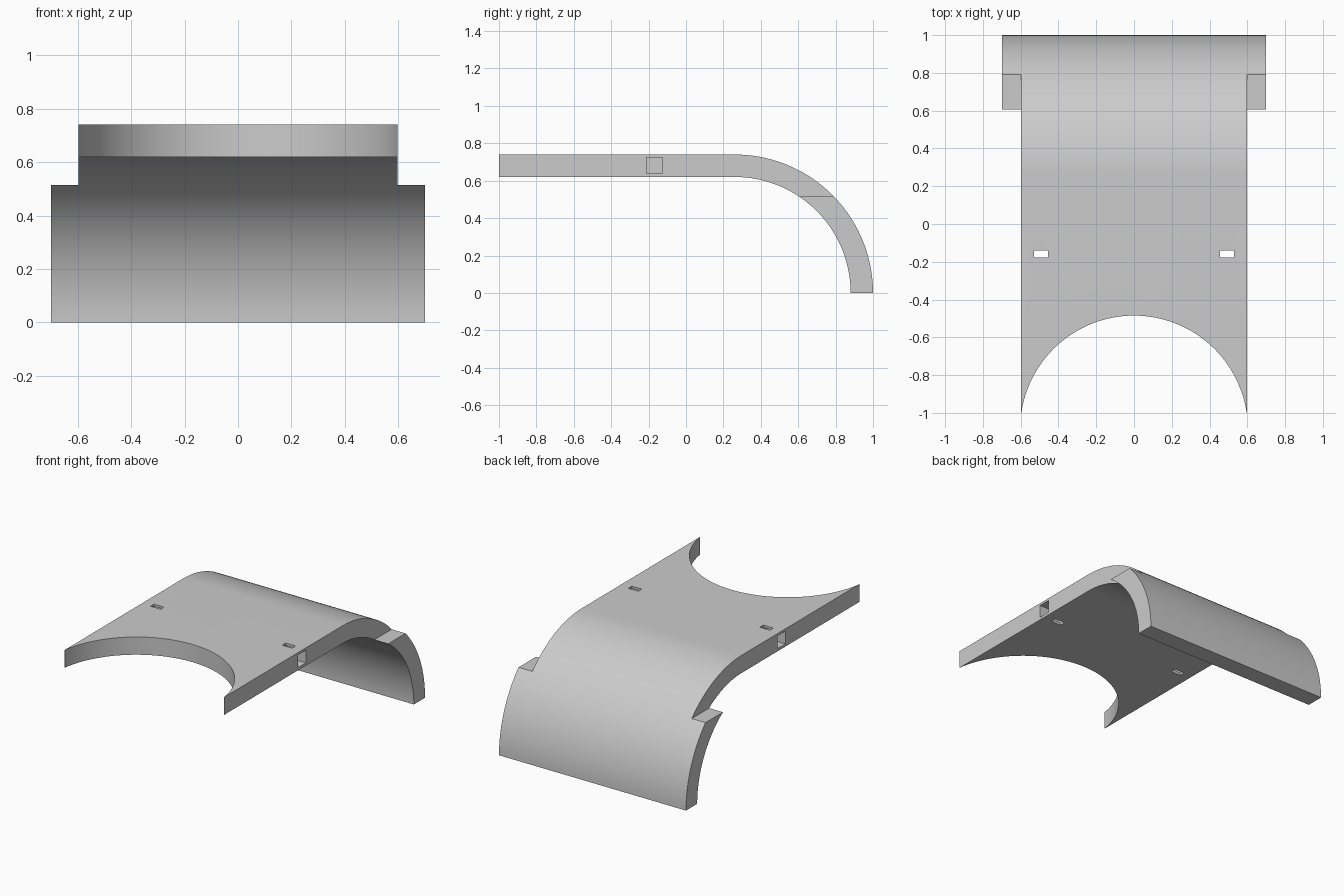
import bpy
import bmesh
import math
from mathutils import Matrix

if "Cube" in bpy.data.objects:
    bpy.data.objects.remove(bpy.data.objects["Cube"])

HALF = 0.7       # half width of the wide back apron
NECK = 0.597     # half width of the flat plate
grey = bpy.data.materials.new("plain grey")
grey.diffuse_color = (0.6, 0.6, 0.6, 1)
grey.use_nodes = True
grey.node_tree.nodes["Principled BSDF"].inputs["Base Color"].default_value = grey.diffuse_color


def add_object(name, bm):
    bmesh.ops.recalc_face_normals(bm, faces=bm.faces[:])
    mesh = bpy.data.meshes.new(name)
    bm.to_mesh(mesh)
    bm.free()
    mesh.materials.append(grey)
    obj = bpy.data.objects.new(name, mesh)
    bpy.context.collection.objects.link(obj)
    return obj


def box(name, x0, x1, y0, y1, z0, z1):
    bm = bmesh.new()
    m = Matrix.Translation(((x0 + x1) / 2, (y0 + y1) / 2, (z0 + z1) / 2))
    m = m @ Matrix.Diagonal((x1 - x0, y1 - y0, z1 - z0, 1))
    bmesh.ops.create_cube(bm, size=1, matrix=m)
    return add_object(name, bm)


# Curved cover: flat plate running into a quarter-round, extruded across x
def arc(radius, steps=40):
    return [(0.26 + radius * math.sin(math.pi / 2 * i / steps),
             radius * math.cos(math.pi / 2 * i / steps)) for i in range(steps + 1)]


profile = [(-1, 0.74)] + arc(0.74) + arc(0.62)[::-1] + [(-1, 0.62)]
bm = bmesh.new()
face = bm.faces.new([bm.verts.new((-HALF, y, z)) for y, z in profile])
ext = bmesh.ops.extrude_face_region(bm, geom=[face])
bmesh.ops.translate(bm, vec=(2 * HALF, 0, 0),
                    verts=[g for g in ext["geom"] if isinstance(g, bmesh.types.BMVert)])
cover = add_object("curved_cover", bm)

# Round cutout at the front
bm = bmesh.new()
bmesh.ops.create_cone(bm, cap_ends=True, segments=128, radius1=0.603, radius2=0.603,
                      depth=1, matrix=Matrix.Translation((0, -1.088, 0.7)))
cutters = [add_object("front_cutout", bm)]

# Side steps, vertical strap slots and square side pockets, on both sides
for s, side in ((1, "right"), (-1, "left")):
    for part, a, b, y0, y1, z0, z1 in (
            ("step", NECK, 0.9, -1.2, 1.2, 0.515, 1.0),
            ("slot", 0.455, 0.53, -0.178, -0.14, 0.5, 0.9),
            ("pocket", 0.455, 0.65, -0.21, -0.125, 0.638, 0.724)):
        x0, x1 = sorted((s * a, s * b))
        cutters.append(box(f"{side}_{part}_cutter", x0, x1, y0, y1, z0, z1))

for c in cutters:
    c.hide_render = True
    c.hide_viewport = False
    mod = cover.modifiers.new(c.name, "BOOLEAN")
    mod.operation = "DIFFERENCE"
    mod.solver = "EXACT"
    mod.object = c

# Bake the cuts, drop the cutters, and keep the cut edges crisp
deps = bpy.context.evaluated_depsgraph_get()
baked = bpy.data.meshes.new_from_object(cover.evaluated_get(deps))
cover.modifiers.clear()
cover.data = baked
for c in cutters:
    bpy.data.objects.remove(c)
bpy.context.view_layer.objects.active = cover
cover.select_set(True)
bpy.ops.object.shade_smooth_by_angle(angle=math.radians(30))
